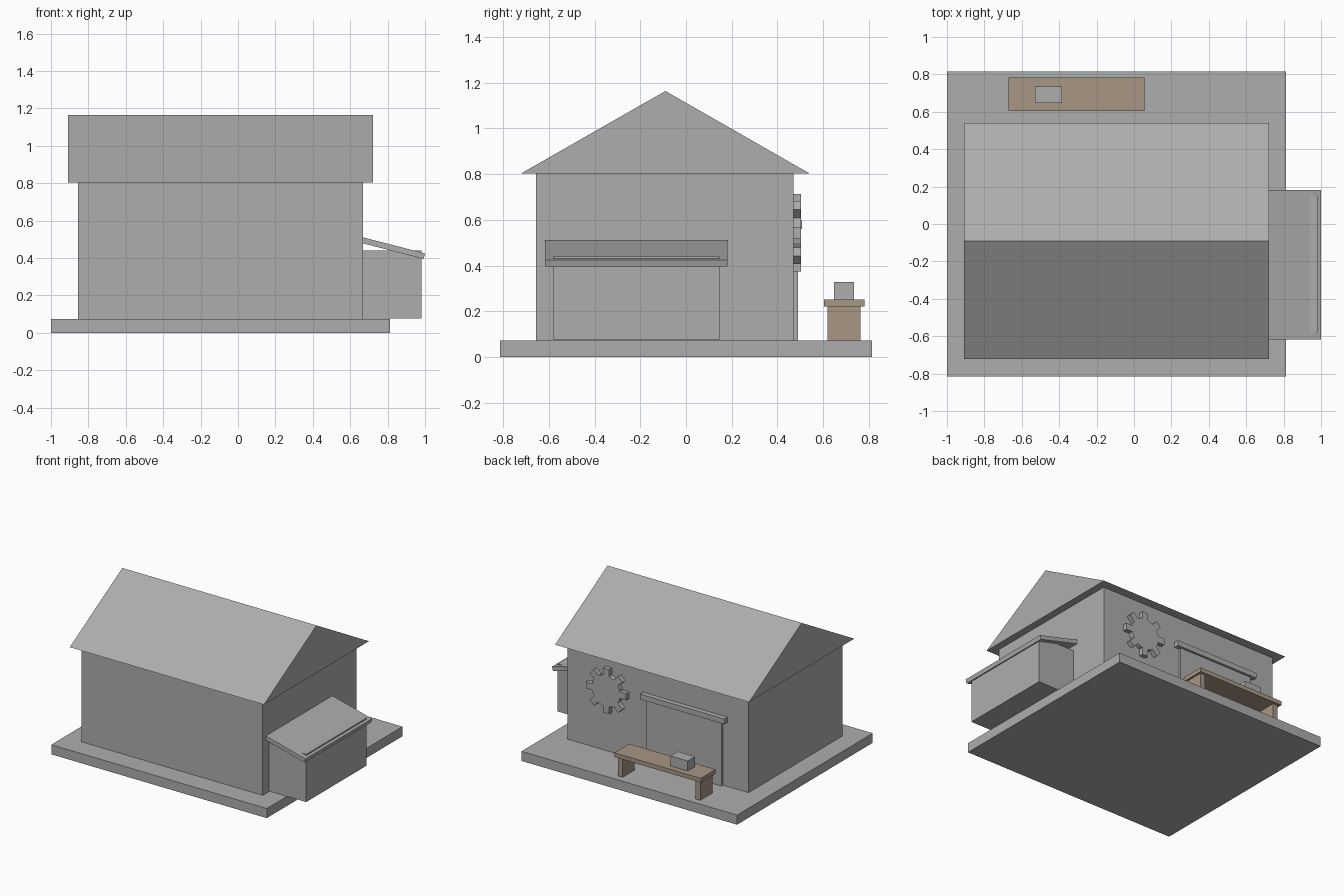
import bpy, bmesh
from math import cos, sin, radians
from mathutils import Vector

cube = bpy.data.objects.get("Cube")
if cube:
    bpy.data.objects.remove(cube, do_unlink=True)


def material(name, rgb):
    mat = bpy.data.materials.new(name)
    mat.use_nodes = True
    mat.diffuse_color = (*rgb, 1)
    mat.node_tree.nodes["Principled BSDF"].inputs["Base Color"].default_value = (*rgb, 1)
    return mat


GREY = material("plain grey", (0.42, 0.42, 0.42))
WOOD = material("bench brown", (0.39, 0.31, 0.235))


def finish(bm, name, mat):
    bmesh.ops.recalc_face_normals(bm, faces=bm.faces)
    mesh = bpy.data.meshes.new(name)
    bm.to_mesh(mesh)
    bm.free()
    mesh.materials.append(mat)
    obj = bpy.data.objects.new(name, mesh)
    bpy.context.collection.objects.link(obj)
    return obj


def prism(name, outline, sweep, mat=GREY):
    """Closed outline swept along a vector."""
    bm = bmesh.new()
    face = bm.faces.new([bm.verts.new(p) for p in outline])
    swept = bmesh.ops.extrude_face_region(bm, geom=[face], use_keep_orig=True)
    moved = [v for v in swept["geom"] if isinstance(v, bmesh.types.BMVert)]
    bmesh.ops.translate(bm, vec=Vector(sweep), verts=moved)
    return finish(bm, name, mat)


def box(name, x, y, z, mat=GREY):
    """Box between the given limits on each axis."""
    outline = [(x[0], y[0], z[0]), (x[1], y[0], z[0]), (x[1], y[1], z[0]), (x[0], y[1], z[0])]
    return prism(name, outline, (0, 0, z[1] - z[0]), mat)


# Ground slab, house body and gabled roof
FLOOR = 0.073
WALL_Y = 0.47
box("ground_slab", (-1, 0.813), (-0.815, 0.815), (0, FLOOR))
box("house_walls", (-0.855, 0.667), (-0.656, WALL_Y), (FLOOR, 0.803))
prism("gable_roof", [(-0.91, -0.722, 0.803), (-0.91, 0.541, 0.803), (-0.91, -0.09, 1.164)],
      (1.633, 0, 0))

# Side annex with its sloping roof
box("annex", (0.66, 0.98), (-0.58, 0.146), (0.077, 0.44))
prism("annex_roof", [(0.62, -0.618, 0.523), (1.0, -0.618, 0.425),
                     (0.992, -0.618, 0.395), (0.62, -0.618, 0.491)], (0, 0.8, 0))

# Back doorway and lintel
box("back_door", (-0.64, -0.01), (WALL_Y - 0.01, 0.49), (FLOOR, 0.57))
box("door_lintel", (-0.678, 0.03), (WALL_Y - 0.01, 0.508), (0.56, 0.6))

# Wall gear with eight square teeth
outline = []
half, root, tip = 0.025, 0.116, 0.17
for i in range(8):
    a = radians(45 * i)
    for r, side in ((root, -half), (tip, -half), (tip, half), (root, half)):
        outline.append((0.32 + r * cos(a) - side * sin(a), WALL_Y - 0.01,
                        0.544 + r * sin(a) + side * cos(a)))
    b = a + radians(22.5)
    outline.append((0.32 + 0.12 * cos(b), WALL_Y - 0.01, 0.544 + 0.12 * sin(b)))
prism("wall_gear", outline, (0, 0.044, 0))

# Bench with a small box on it
box("bench_top", (-0.672, 0.055), (0.603, 0.782), (0.22, 0.252), WOOD)
for name, side in (("left", 1), ("right", -1)):
    cx = -0.308 + side * 0.327
    box(f"bench_leg_{name}", (cx - 0.02, cx + 0.02), (0.62, 0.763), (FLOOR, 0.22), WOOD)
box("small_box", (-0.53, -0.385), (0.647, 0.736), (0.252, 0.328))
